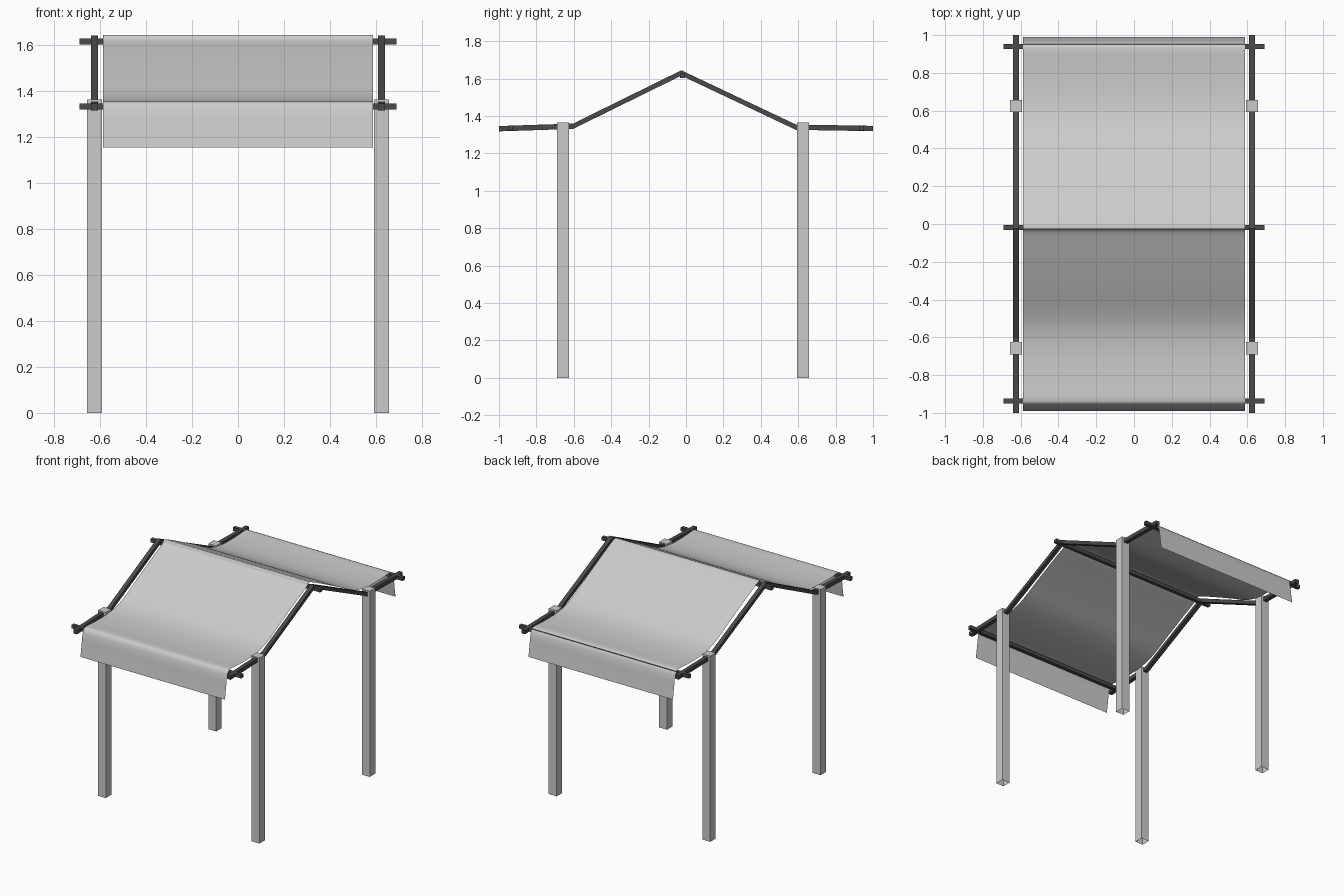
import bpy, bmesh
from mathutils import Vector

if "Cube" in bpy.data.objects:
    bpy.data.objects.remove(bpy.data.objects["Cube"])

dark = bpy.data.materials.new("dark_timber")
dark.diffuse_color = (0.07, 0.07, 0.07, 1)
dark.use_nodes = True
dark.node_tree.nodes["Principled BSDF"].inputs["Base Color"].default_value = dark.diffuse_color


def finish(bm, name, mat=None):
    bmesh.ops.recalc_face_normals(bm, faces=bm.faces)
    me = bpy.data.meshes.new(name)
    bm.to_mesh(me)
    bm.free()
    ob = bpy.data.objects.new(name, me)
    bpy.context.collection.objects.link(ob)
    if mat:
        me.materials.append(mat)
    return ob


def box(name, lo, hi, mat=None, open_bottom=False):
    bm = bmesh.new()
    bmesh.ops.create_cube(bm, size=1)
    for v in bm.verts:
        v.co = Vector([hi[i] if v.co[i] > 0 else lo[i] for i in range(3)])
    if open_bottom:
        bm.normal_update()
        bmesh.ops.delete(bm, geom=[f for f in bm.faces if f.normal.z < -0.9], context='FACES')
    return finish(bm, name, mat)


# Bent side rail: square section swept along a (y, z) path
def rail(name, x, path, half):
    bm = bmesh.new()
    rings = []
    for y, z in path:
        rings.append([bm.verts.new((x + a * half, y, z + b * half * 0.95))
                      for a, b in ((-1, -1), (1, -1), (1, 1), (-1, 1))])
    for r, s in zip(rings, rings[1:]):
        for i in range(4):
            j = (i + 1) % 4
            bm.faces.new((r[i], r[j], s[j], s[i]))
    bm.faces.new(rings[0])
    bm.faces.new(rings[-1])
    return finish(bm, name, dark)


# Smooth curve through the profile points
def smooth_path(pts, steps=5):
    p = [Vector(q) for q in pts]
    p = [2 * p[0] - p[1]] + p + [2 * p[-1] - p[-2]]
    out = []
    for a, b, c, d in zip(p, p[1:], p[2:], p[3:]):
        for k in range(steps):
            t = k / steps
            out.append(0.5 * (2 * b + (c - a) * t + (2 * a - 5 * b + 4 * c - d) * t * t
                              + (3 * b - a - 3 * c + d) * t ** 3))
    return out + [p[-2]]


rail_path = [(-1, 1.332), (-0.604, 1.345), (-0.025, 1.63), (0.588, 1.34), (1, 1.333)]
for side, x in (("left", -0.625), ("right", 0.625)):
    # Posts
    for end, y in (("front", -0.658), ("back", 0.625)):
        box(f"{end}_{side}_post", (x - 0.032, y - 0.032, 0),
            (x + 0.032, y + 0.032, 1.365), open_bottom=True)
    rail(f"{side}_rail", x, rail_path, 0.015)

# Cross bars
for name, y, z in (("front_bar", -0.937, 1.335), ("ridge_bar", -0.019, 1.617),
                   ("back_bar", 0.94, 1.335)):
    box(name, (-0.69, y - 0.013, z - 0.013), (0.69, y + 0.013, z + 0.013), dark)

# Draped cloth: one thin sheet over the three bars
slope = [(0.045, 1.621), (0.18, 1.555), (0.34, 1.474), (0.47, 1.405), (0.57, 1.368), (0.68, 1.352),
         (0.82, 1.351), (0.925, 1.356), (0.955, 1.342), (0.97, 1.30), (0.98, 1.23), (0.991, 1.155)]
profile = [(-y, z) for y, z in reversed(slope)] + [(-0.02, 1.645)] + slope
bm = bmesh.new()
pairs = [[bm.verts.new((x, y, z)) for x in (-0.588, 0.588)] for y, z in smooth_path(profile)]
for a, b in zip(pairs, pairs[1:]):
    bm.faces.new((a[0], a[1], b[1], b[0]))
cloth = finish(bm, "cloth_canopy")
if cloth.data.polygons[len(cloth.data.polygons) // 2].normal.z < 0:
    cloth.data.flip_normals()
cloth.data.polygons.foreach_set("use_smooth", [True] * len(cloth.data.polygons))
cloth.data.update()
